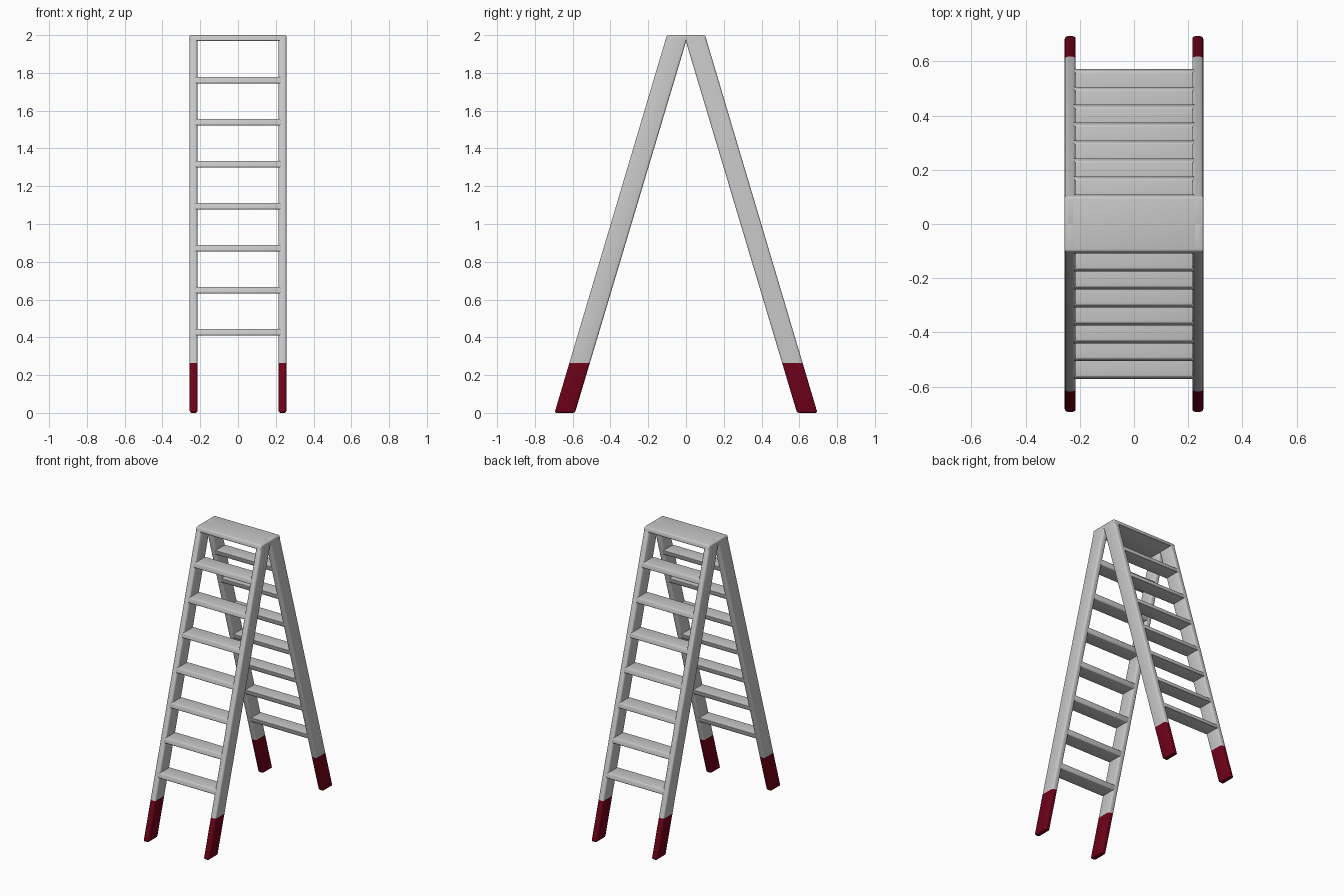
import bpy, bmesh

if "Cube" in bpy.data.objects:
    bpy.data.objects.remove(bpy.data.objects["Cube"])

def material(name, rgb):
    m = bpy.data.materials.new(name)
    m.diffuse_color = (*rgb, 1)
    m.use_nodes = True
    m.node_tree.nodes["Principled BSDF"].inputs["Base Color"].default_value = m.diffuse_color
    return m

GREY = material("light grey metal", (0.57, 0.57, 0.57))
RED = material("dark red rubber", (0.16, 0.0005, 0.010))
SLOPE = 0.2975

def outer(z): return 0.696 - SLOPE * z          # outer face of a leg
def inner(z): return 0.588 * (1 - z / 1.965)    # inner face of a leg

def prism(name, a, b, bevel, cut=None):
    """Solid between two matching convex outlines, with rounded edges."""
    bm = bmesh.new()
    va = [bm.verts.new(p) for p in a]
    vb = [bm.verts.new(p) for p in b]
    bm.faces.new(va)
    bm.faces.new(vb[::-1])
    n = len(a)
    for i in range(n):
        j = (i + 1) % n
        bm.faces.new((va[i], vb[i], vb[j], va[j]))
    bmesh.ops.recalc_face_normals(bm, faces=bm.faces)
    bmesh.ops.bevel(bm, geom=bm.edges[:], offset=bevel, segments=3,
                    profile=0.5, affect='EDGES', clamp_overlap=True)
    if cut:
        bmesh.ops.bisect_plane(bm, geom=bm.verts[:] + bm.edges[:] + bm.faces[:],
                               plane_co=(0, 0, cut), plane_no=(0, 0, 1))
        for f in bm.faces:
            f.material_index = int(f.calc_center_median().z < cut)
    me = bpy.data.meshes.new(name)
    bm.to_mesh(me)
    bm.free()
    me.materials.append(GREY)
    me.materials.append(RED)
    ob = bpy.data.objects.new(name, me)
    bpy.context.collection.objects.link(ob)
    bpy.ops.object.select_all(action='DESELECT')
    ob.select_set(True)
    bpy.context.view_layer.objects.active = ob
    bpy.ops.object.shade_smooth_by_angle(angle=0.6)
    return ob

# legs with red feet; the front and back pair cross at the top
LEG = [(outer(0), 0), (inner(0), 0), (inner(2), 2), (outer(2), 2)]
for end, s in (("front", -1), ("back", 1)):
    for side, x0, x1 in (("left", -0.256, -0.215), ("right", 0.215, 0.256)):
        prism(f"{end}_{side}_leg", [(x0, s * y, z) for y, z in LEG],
              [(x1, s * y, z) for y, z in LEG], 0.011, cut=0.265)

# top platform
T = [(-outer(1.968), 1.968), (outer(1.968), 1.968), (outer(2), 2), (-outer(2), 2)]
prism("top_platform", [(-0.256, y, z) for y, z in T],
      [(0.256, y, z) for y, z in T], 0.008)

# treads, slanted to lie flush with the legs
for end, s in (("front", -1), ("back", 1)):
    for k in range(7):
        zc = 0.427 + 0.2225 * k
        lo, hi = zc - 0.0175, zc + 0.0175
        sec = [(outer(lo), lo), (inner(lo), lo), (inner(hi), hi), (outer(hi), hi)]
        prism(f"{end}_tread_{k + 1}", [(-0.228, s * y, z) for y, z in sec],
              [(0.228, s * y, z) for y, z in sec], 0.006)
